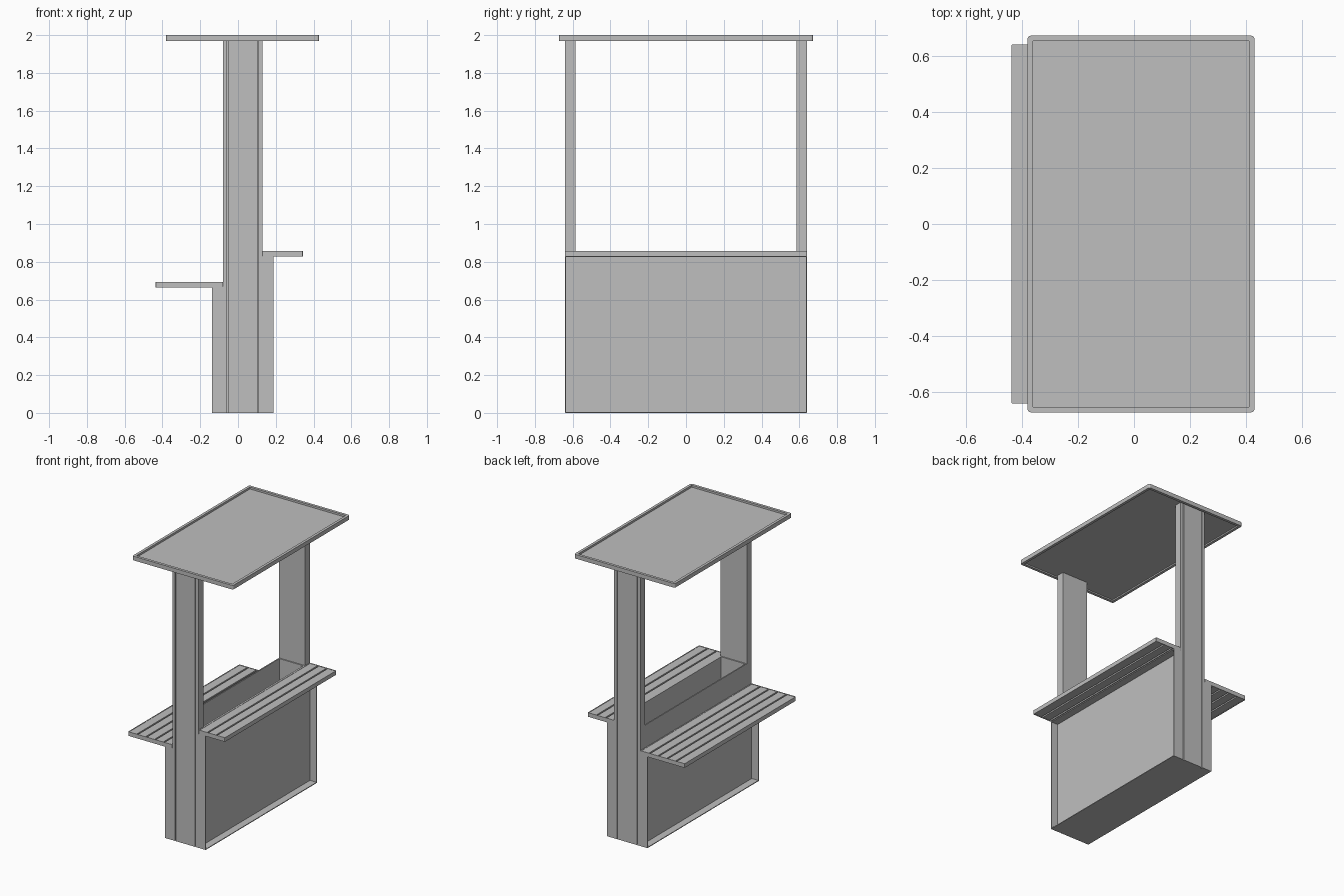
import bpy, bmesh
from mathutils import Vector

cube = bpy.data.objects.get("Cube")
if cube:
    bpy.data.objects.remove(cube, do_unlink=True)

grey = bpy.data.materials.new("plain grey")
grey.use_nodes = True
grey.diffuse_color = (0.52, 0.52, 0.52, 1)
grey.node_tree.nodes["Principled BSDF"].inputs["Base Color"].default_value = grey.diffuse_color


def part(name, lo, hi, rim=0, pockets=(), through=False, corner=0):
    """Box from lo to hi; pockets are (direction, depth) recesses left inside a rim."""
    lo, hi = Vector(lo), Vector(hi)
    bm = bmesh.new()
    bmesh.ops.create_cube(bm, size=1)
    for v in bm.verts:
        v.co = (lo + hi) / 2 + v.co * (hi - lo)
    if corner:
        upright = [e for e in bm.edges
                   if abs((e.verts[0].co - e.verts[1].co).normalized().z) > 0.9]
        bmesh.ops.bevel(bm, geom=upright, offset=corner, segments=3, profile=0.5, affect='EDGES')
    bm.normal_update()
    inner = []
    for direction, depth in pockets:
        d = Vector(direction)
        face = max(bm.faces, key=lambda f: f.normal.dot(d) * 100 + f.calc_center_median().dot(d))
        bmesh.ops.inset_individual(bm, faces=[face], thickness=rim)
        ring = [v.co.copy() for v in face.verts]
        if depth:
            wall = bmesh.ops.inset_individual(bm, faces=[face], thickness=0)
            for v, co in zip(face.verts, ring):
                v.co = co - d * depth
        inner.append(face)
    if through:
        edges = [e for f in inner for e in f.edges]
        bmesh.ops.delete(bm, geom=inner, context='FACES_ONLY')
        bmesh.ops.bridge_loops(bm, edges=edges)
    bmesh.ops.recalc_face_normals(bm, faces=bm.faces)
    mesh = bpy.data.meshes.new(name)
    bm.to_mesh(mesh)
    bm.free()
    mesh.materials.append(grey)
    obj = bpy.data.objects.new(name, mesh)
    bpy.context.collection.objects.link(obj)
    return obj


UP, DOWN = (0, 0, 1), (0, 0, -1)
X0, X1 = -0.08, 0.13      # central body
Y = 0.64                  # half length of body

# Roof panel with raised rim above and below
part("roof", (-0.38, -0.672, 1.97), (0.43, 0.672, 2.0), rim=0.02,
     pockets=[(UP, 0.014), (DOWN, 0.01)], corner=0.012)

# Planter trough between the posts
part("planter_trough", (X0, -0.585, 0), (X1, 0.585, 0.858), rim=0.012, pockets=[(UP, 0.3)])

# Posts with two shallow grooves on the outer face
for side, end in ((-1, "front"), (1, "back")):
    def post_part(name, x0, x1, y0, y1):
        a, b = sorted((side * y0, side * y1))
        part(f"{end}_{name}", (x0, a, 0), (x1, b, 1.98))
    post_part("post", X0, X1, 0.585, 0.632)
    post_part("post_left_trim", X0, X0 + 0.022, 0.632, Y)
    post_part("post_panel", X0 + 0.028, X1 - 0.028, 0.632, Y)
    post_part("post_right_trim", X1 - 0.022, X1, 0.632, Y)

# Recessed side cabinets
part("counter_cabinet", (X1, -Y, 0), (0.188, Y, 0.83), rim=0.008, pockets=[((1, 0, 0), 0.053)])
part("shelf_cabinet", (-0.138, -Y, 0), (X0, Y, 0.67), rim=0.008, pockets=[((-1, 0, 0), 0.053)])


# Slatted tops held in thin frames
def slatted_top(name, x0, x1, z0, z1, count):
    edge, gap = 0.006, 0.011
    part(name + "_frame", (x0, -Y, z0), (x1, Y, z1), rim=edge,
         pockets=[(UP, 0), (DOWN, 0)], through=True, corner=0.004)
    pitch = (x1 - x0 - 2 * edge + gap) / count
    for i in range(count):
        a = x0 + edge + i * pitch
        part(f"{name}_slat_{i + 1}", (a, -Y + edge, z0 + 0.002),
             (a + pitch - gap, Y - edge, z1 - 0.002))


slatted_top("counter", X1, 0.343, 0.828, 0.858, 3)
slatted_top("shelf", -0.437, X0, 0.664, 0.694, 5)
